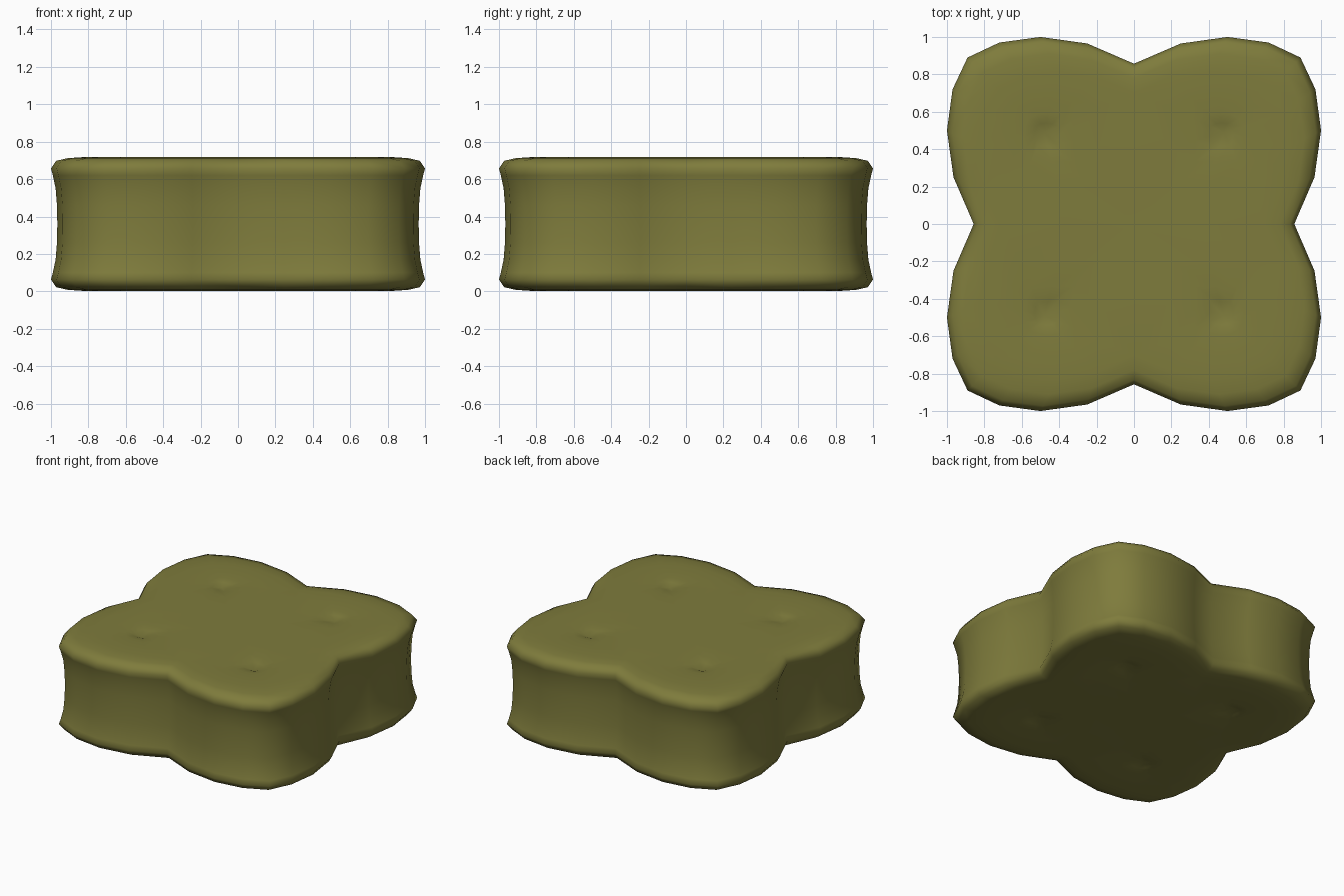
import bpy, bmesh, math
from mathutils import Vector

if "Cube" in bpy.data.objects:
    bpy.data.objects.remove(bpy.data.objects["Cube"])

H = 0.72
MID = H / 2

# One quadrant of the four-lobed outline, from +x notch to +y notch
QUAD = [(0.857, 0), (0.965, 0.25), (1.0, 0.5), (0.97, 0.72), (0.89, 0.89),
        (0.72, 0.97), (0.5, 1.0), (0.25, 0.965), (0, 0.857)]
# Half of the side profile: (outline scale, height above the middle)
PROFILE = [(0.966, 0.0), (0.968, 0.10), (0.975, 0.19), (0.99, 0.26), (1.0, 0.297),
           (0.972, 0.338), (0.91, 0.352), (0.82, 0.358)]
DIMPLE = Vector((0.48, 0.49))
# Dimpled top: (distance share from the dimple, height above the middle)
CAP = [(0.6, 0.354), (0.32, 0.353), (0.15, 0.346)]

bm = bmesh.new()


def strip(a, b):
    """Skin two rows of points with quads."""
    va = [bm.verts.new(p) for p in a]
    vb = [bm.verts.new(p) for p in b]
    for i in range(len(a) - 1):
        bm.faces.new((va[i], va[i + 1], vb[i + 1], vb[i]))


for sx in (1, -1):
    for sy in (1, -1):
        for sz in (1, -1):
            def P(x, y, z):
                return (sx * x, sy * y, MID + sz * z)

            # Waisted side wall and rounded rim
            rows = [[P(x * s, y * s, z) for x, y in QUAD] for s, z in PROFILE]
            for a, b in zip(rows, rows[1:]):
                strip(a, b)

            # Face of one lobe, narrowing to a button dimple
            s, z = PROFILE[-1]
            loop = [(x * s, y * s, z) for x, y in QUAD]
            loop += [(0, 0.35, 0.353), (0, 0, 0.352), (0.35, 0, 0.353)]
            loop.append(loop[0])
            rings = [[P(*p) for p in loop]]
            for t, h in CAP:
                rings.append([P(DIMPLE.x + (x - DIMPLE.x) * t,
                                DIMPLE.y + (y - DIMPLE.y) * t, h) for x, y, _ in loop])
            for a, b in zip(rings, rings[1:]):
                strip(a, b)
            c = P(DIMPLE.x, DIMPLE.y, 0.328)
            for p, q in zip(rings[-1], rings[-1][1:]):
                bm.faces.new([bm.verts.new(v) for v in (p, q, c)])

bmesh.ops.remove_doubles(bm, verts=bm.verts, dist=0.0005)
bmesh.ops.recalc_face_normals(bm, faces=bm.faces)
for f in bm.faces:
    f.smooth = True

mesh = bpy.data.meshes.new("cushion")
bm.to_mesh(mesh)
bm.free()
cushion = bpy.data.objects.new("cushion", mesh)
bpy.context.collection.objects.link(cushion)

# Olive fabric
mat = bpy.data.materials.new("olive")
mat.diffuse_color = (0.21, 0.20, 0.045, 1)
mat.use_nodes = True
mat.node_tree.nodes["Principled BSDF"].inputs["Base Color"].default_value = mat.diffuse_color
mesh.materials.append(mat)
